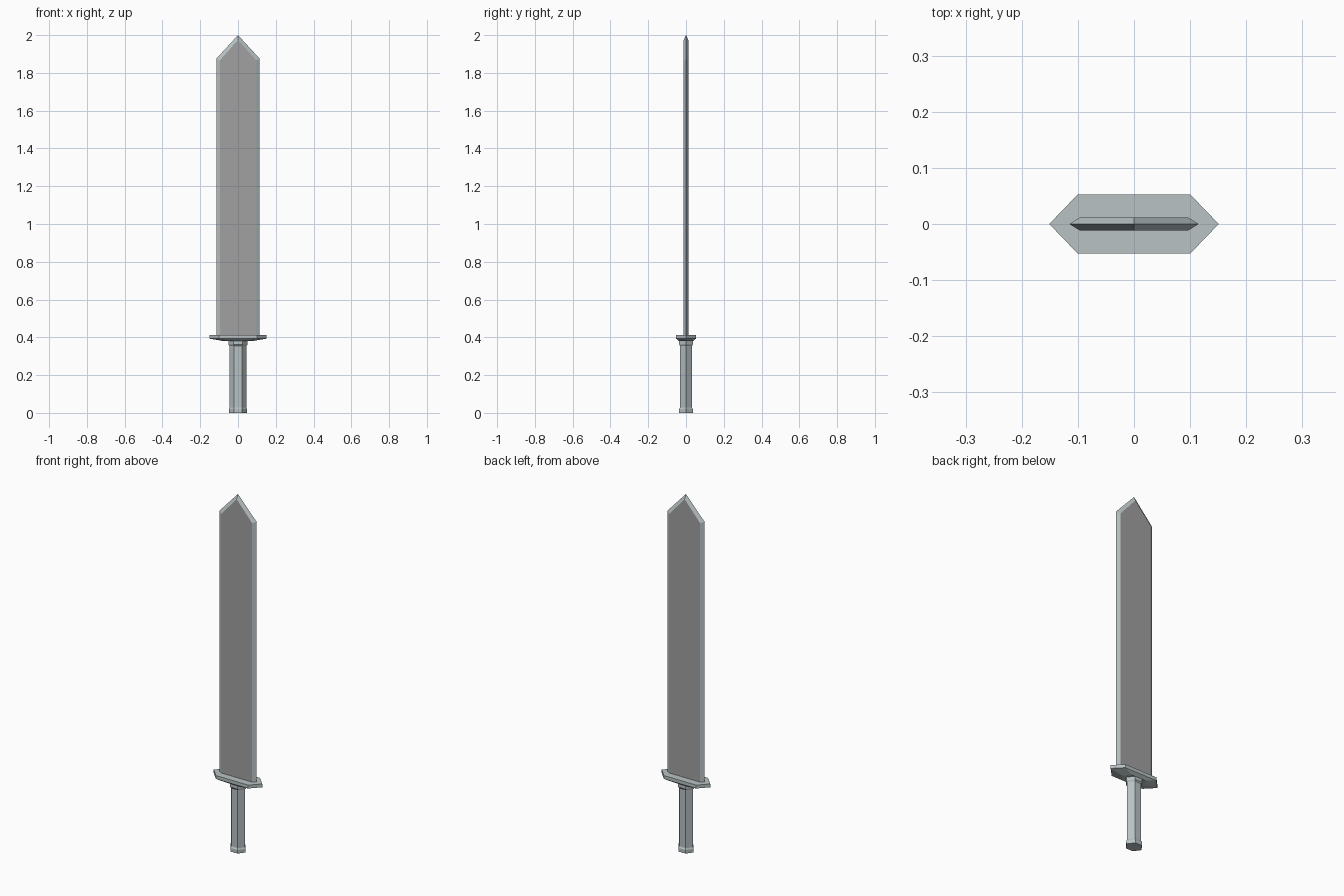
import bpy, bmesh

if "Cube" in bpy.data.objects:
    bpy.data.objects.remove(bpy.data.objects["Cube"])


def material(name, rgb):
    mat = bpy.data.materials.new(name)
    mat.diffuse_color = (*rgb, 1)
    mat.use_nodes = True
    mat.node_tree.nodes["Principled BSDF"].inputs["Base Color"].default_value = mat.diffuse_color
    return mat


steel = material("steel", (0.48, 0.54, 0.55))
dark_steel = material("dark_steel", (0.355, 0.355, 0.355))


def hex_ring(a, b, c, z):
    """Stretched hexagon: points at x=+-a, flats to x=+-b at y=+-c."""
    return [(a, 0, z), (b, c, z), (-b, c, z), (-a, 0, z), (-b, -c, z), (b, -c, z)]


def make_object(name, bm):
    bmesh.ops.recalc_face_normals(bm, faces=bm.faces[:])
    mesh = bpy.data.meshes.new(name)
    bm.to_mesh(mesh)
    bm.free()
    mesh.materials.append(steel)
    mesh.materials.append(dark_steel)
    obj = bpy.data.objects.new(name, mesh)
    bpy.context.collection.objects.link(obj)
    return obj


def loft(name, sections):
    bm = bmesh.new()
    rings = [[bm.verts.new(p) for p in hex_ring(*s)] for s in sections]
    for lo, hi in zip(rings, rings[1:]):
        for i in range(6):
            j = (i + 1) % 6
            bm.faces.new((lo[i], lo[j], hi[j], hi[i]))
    bm.faces.new(rings[0])
    bm.faces.new(rings[-1])
    return make_object(name, bm)


# Blade: sharp outer outline on y=0, darker inset flat panel on each side
def blade_outline(w, shoulder, tip, y):
    return [(-w, y, 0.41), (w, y, 0.41), (w, y, shoulder), (0, y, tip), (-w, y, shoulder)]


bm = bmesh.new()
edge = [bm.verts.new(p) for p in blade_outline(0.115, 1.875, 2.0, 0)]
for side in (-1, 1):
    flat = [bm.verts.new(p) for p in blade_outline(0.096, 1.866, 1.975, side * 0.012)]
    bm.faces.new(flat).material_index = 1
    for i in range(5):
        j = (i + 1) % 5
        bm.faces.new((edge[i], edge[j], flat[j], flat[i]))
make_object("blade", bm)

# Crossguard with chamfered underside
loft("crossguard", [(0.075, 0.045, 0.036, 0.380),
                    (0.151, 0.100, 0.053, 0.393),
                    (0.151, 0.100, 0.053, 0.412)])

# Grip with pommel lip below and collar above
loft("grip", [(0.048, 0.022, 0.036, 0.0),
              (0.048, 0.022, 0.036, 0.020),
              (0.045, 0.020, 0.031, 0.028),
              (0.045, 0.020, 0.031, 0.355),
              (0.050, 0.023, 0.036, 0.362),
              (0.050, 0.023, 0.036, 0.380)])
